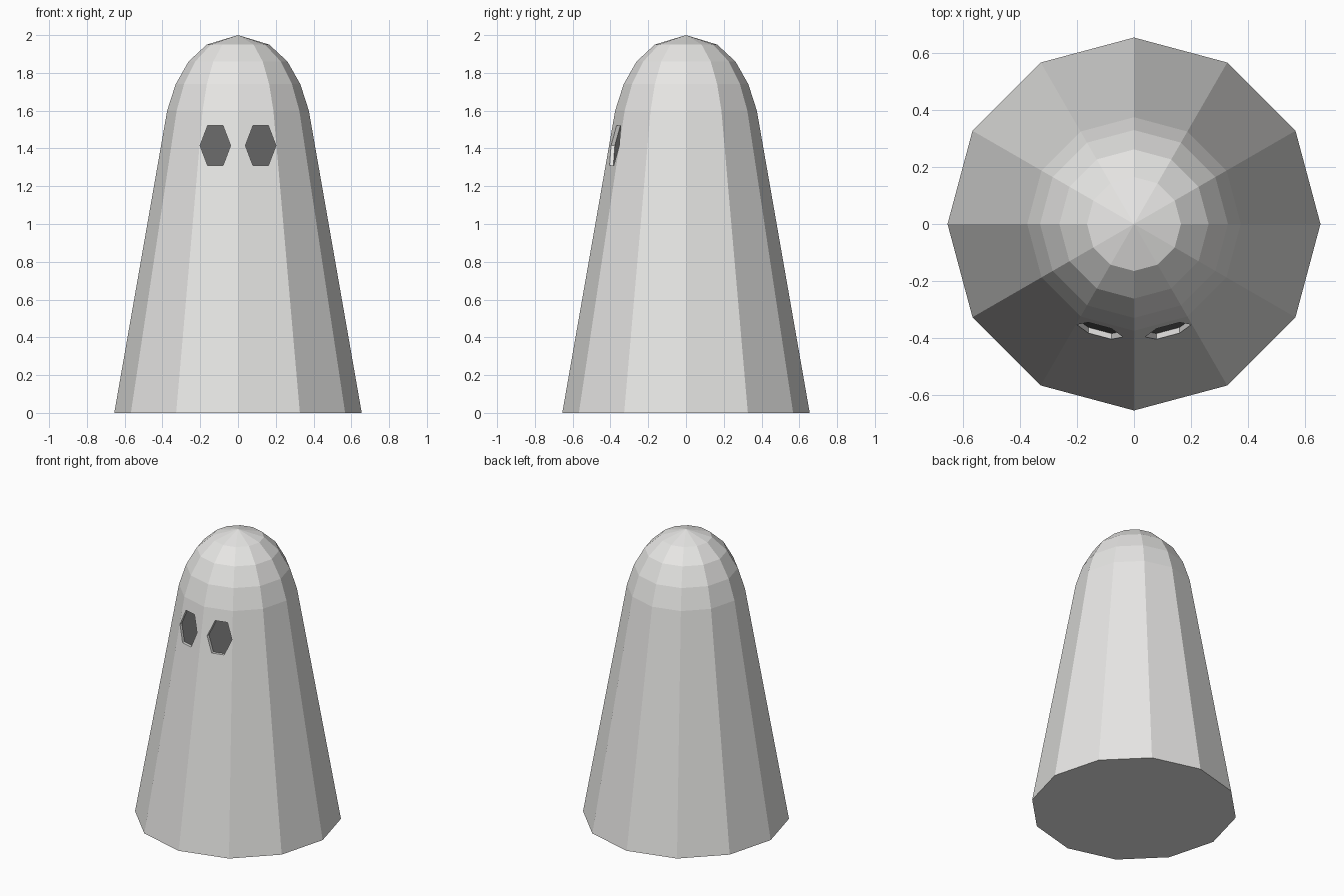
import bpy
import bmesh
import math

if "Cube" in bpy.data.objects:
    bpy.data.objects.remove(bpy.data.objects["Cube"])

SIDES = 12
# body outline as (radius, height), apex added separately
PROFILE = [(0.655, 0.0), (0.375, 1.6), (0.33, 1.74), (0.262, 1.86), (0.165, 1.95)]
APEX = 2.0


def material(name, rgb):
    m = bpy.data.materials.new(name)
    m.diffuse_color = (*rgb, 1.0)
    m.use_nodes = True
    m.node_tree.nodes["Principled BSDF"].inputs["Base Color"].default_value = m.diffuse_color
    return m


def make_object(name, bm, mat):
    bmesh.ops.recalc_face_normals(bm, faces=bm.faces)
    mesh = bpy.data.meshes.new(name)
    bm.to_mesh(mesh)
    bm.free()
    mesh.materials.append(mat)
    obj = bpy.data.objects.new(name, mesh)
    bpy.context.collection.objects.link(obj)
    return obj


def skin(bm, a, b):
    n = len(a)
    for i in range(n):
        j = (i + 1) % n
        bm.faces.new((a[i], a[j], b[j], b[i]))


def surface_y(x, z):
    """Depth of the flat front facet that carries the eye."""
    (r0, z0), (r1, z1) = PROFILE[:2]
    r = r0 + (r1 - r0) * (z - z0) / (z1 - z0)
    t = math.pi / SIDES
    return -(r * math.cos(t) - abs(x) * math.sin(t)) / math.cos(t)


def eye_prism(name, side, near, far, mat):
    """Hexagonal prism following the facet, between two depths from it."""
    bm = bmesh.new()
    rings = []
    for depth in (near, far):
        ring = []
        for i in range(6):
            a = i * math.pi / 3
            x = side * (0.12 + 0.081 * math.cos(a))
            z = 1.415 + 0.123 * math.sin(a)
            ring.append(bm.verts.new((x, surface_y(x, z) + depth, z)))
        rings.append(ring)
        bm.faces.new(ring)
    skin(bm, *rings)
    return make_object(name, bm, mat)


cloth = material("pale_grey", (0.81, 0.805, 0.79))
dark = material("dark_grey", (0.13, 0.13, 0.13))

# tapered body with a domed top and closed base
bm = bmesh.new()
rings = [[bm.verts.new((r * math.cos(2 * math.pi * i / SIDES),
                        r * math.sin(2 * math.pi * i / SIDES), z))
          for i in range(SIDES)] for r, z in PROFILE]
bm.faces.new(rings[0])
for lower, upper in zip(rings, rings[1:]):
    skin(bm, lower, upper)
tip = bm.verts.new((0, 0, APEX))
for i in range(SIDES):
    bm.faces.new((rings[-1][i], rings[-1][(i + 1) % SIDES], tip))
body = make_object("body", bm, cloth)

# recessed eye sockets with dark plates at the back
for label, side in (("left", -1), ("right", 1)):
    cutter = eye_prism(label + "_socket_cutter", side, -0.05, 0.022, cloth)
    cutter.hide_render = True
    cutter.display_type = 'WIRE'
    cut = body.modifiers.new(label + "_socket", 'BOOLEAN')
    cut.operation = 'DIFFERENCE'
    cut.solver = 'EXACT'
    cut.object = cutter
    eye_prism(label + "_eye", side, 0.02, 0.024, dark)
